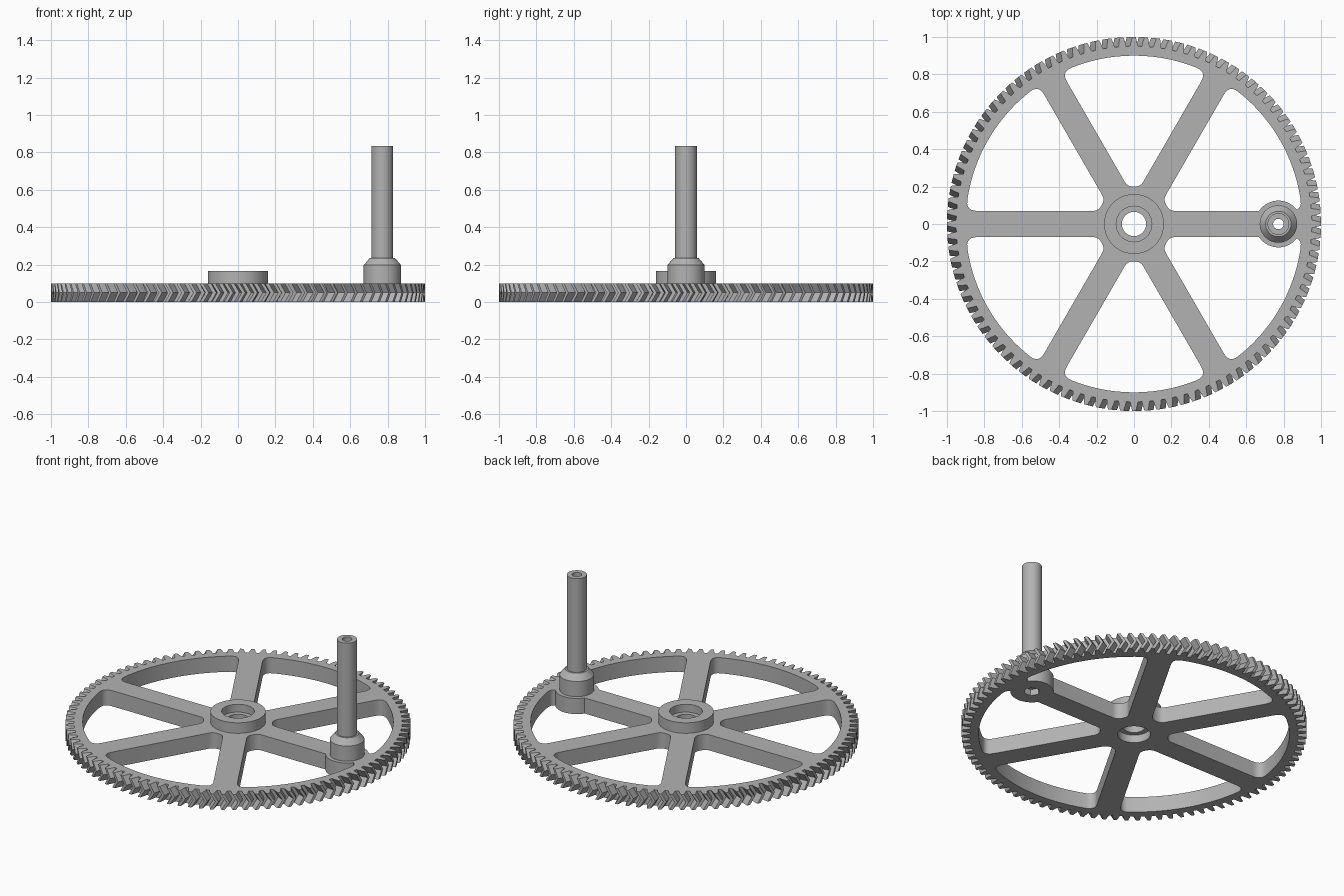
import bpy, bmesh, math
from mathutils import Matrix, Vector

cube = bpy.data.objects.get("Cube")
if cube:
    bpy.data.objects.remove(cube)

TEETH, THICK, CRANK_X = 96, 0.1, 0.772
TAU = 2 * math.pi

grey = bpy.data.materials.new("plain grey")
grey.use_nodes = True
grey.diffuse_color = (0.45, 0.45, 0.45, 1)
grey.node_tree.nodes["Principled BSDF"].inputs["Base Color"].default_value = grey.diffuse_color


def finish(name, bm):
    bmesh.ops.recalc_face_normals(bm, faces=bm.faces)
    mesh = bpy.data.meshes.new(name)
    bm.to_mesh(mesh)
    bm.free()
    mesh.materials.append(grey)
    obj = bpy.data.objects.new(name, mesh)
    bpy.context.collection.objects.link(obj)
    return obj


def polar(r, a):
    return Vector((r * math.cos(a), r * math.sin(a)))


def loft(name, outline, layers):
    """Stack an outline at (height, turn) layers and cap both ends."""
    bm = bmesh.new()
    rings = []
    for z, turn in layers:
        rot = Matrix.Rotation(turn, 2)
        rings.append([bm.verts.new((*(rot @ p), z)) for p in outline])
    n = len(outline)
    for low, high in zip(rings, rings[1:]):
        for i in range(n):
            j = (i + 1) % n
            bm.faces.new((low[i], low[j], high[j], high[i]))
    bm.faces.new(rings[0][::-1])
    bm.faces.new(rings[-1])
    return finish(name, bm)


def disc(name, r, z0, z1, x=0, sides=64):
    ring = [polar(r, TAU * i / sides) + Vector((x, 0)) for i in range(sides)]
    return loft(name, ring, [(z0, 0), (z1, 0)])


def lathe(name, profile, x=0, sides=64):
    """Spin a closed (radius, height) profile into a hollow turned part."""
    bm = bmesh.new()
    verts = [bm.verts.new((r, 0, z)) for r, z in profile]
    edges = [bm.edges.new((verts[i - 1], verts[i])) for i in range(len(verts))]
    bmesh.ops.spin(bm, geom=verts + edges, cent=(0, 0, 0), axis=(0, 0, 1),
                   angle=TAU, steps=sides, use_merge=True)
    bmesh.ops.remove_doubles(bm, verts=bm.verts, dist=1e-5)
    bmesh.ops.translate(bm, verts=bm.verts, vec=(x, 0, 0))
    return finish(name, bm)


def cut(target, cutter, keep=False):
    mod = target.modifiers.new("cut", 'BOOLEAN')
    mod.operation, mod.solver, mod.object = 'DIFFERENCE', 'EXACT', cutter
    with bpy.context.temp_override(object=target, active_object=target):
        bpy.ops.object.modifier_apply(modifier=mod.name)
    if not keep:
        bpy.data.objects.remove(cutter)


def fillet(a, corner, b, steps=6):
    ts = [i / steps for i in range(steps + 1)]
    return [a * (1 - t) ** 2 + corner * 2 * t * (1 - t) + b * t * t for t in ts]


def window_outline(angle, rim=0.9, half_spoke=0.07, inner=0.2):
    """Rounded opening between two spokes, centred on the given angle."""
    end = math.pi / 6 - math.asin(half_spoke / rim)
    outer = polar(rim, end)
    root = Vector((inner, (inner - 2 * half_spoke) * math.tan(math.pi / 6)))
    side = (outer - root).normalized()
    half = fillet(root - Vector((0, 0.03)), root, root + side * 0.03)
    half += fillet(outer - side * 0.06, outer, polar(rim, end - 0.06))
    half += [polar(rim, (end - 0.06) * (1 - i / 12)) for i in range(1, 13)]
    mirrored = [Vector((p.x, -p.y)) for p in reversed(half[:-1])]
    rot = Matrix.Rotation(angle, 2)
    return [rot @ p for p in half + mirrored]


# Herringbone toothed wheel
pitch = TAU / TEETH
tooth = [(-0.33, 0.951), (-0.25, 0.975), (-0.14, 1.0),
         (0.14, 1.0), (0.25, 0.975), (0.33, 0.951)]
teeth = [polar(r, (k + f) * pitch) for k in range(TEETH) for f, r in tooth]
wheel = loft("gear_wheel", teeth, [(0, 0), (THICK / 2, 0.03), (THICK, 0)])

# Six openings, leaving a round pad under the crank handle
pad = disc("pad_cutter", 0.125, -0.2, 0.4, CRANK_X)
for k in range(6):
    opening = loft("opening_cutter", window_outline((k + 0.5) * math.pi / 3),
                   [(-0.1, 0), (0.2, 0)])
    if k in (0, 5):
        cut(opening, pad, keep=True)
    cut(wheel, opening)
bpy.data.objects.remove(pad)

# Axle bore with lower recess, handle bore with hexagonal nut recess
cut(wheel, disc("axle_cutter", 0.065, -0.1, 0.2))
cut(wheel, disc("axle_recess_cutter", 0.095, -0.1, 0.05))
cut(wheel, disc("bolt_cutter", 0.028, -0.1, 0.2, CRANK_X, 32))
cut(wheel, disc("nut_cutter", 0.048, -0.1, 0.04, CRANK_X, 6))

# Raised hub with upper recess
hub = lathe("hub", [(0.16, THICK), (0.16, 0.167), (0.095, 0.167),
                    (0.095, 0.117), (0.065, 0.117), (0.065, THICK)])

# Crank handle with chamfered collar and hollow post
handle = lathe("crank_handle", [(0.1, THICK), (0.1, 0.197), (0.068, 0.235),
                                (0.058, 0.235), (0.058, 0.835),
                                (0.028, 0.835), (0.028, THICK)], CRANK_X)

# Smooth round walls, keep machined edges crisp
bpy.ops.object.select_all(action='DESELECT')
for obj in (wheel, hub, handle):
    obj.select_set(True)
bpy.context.view_layer.objects.active = wheel
bpy.ops.object.shade_smooth_by_angle(angle=math.radians(25))
